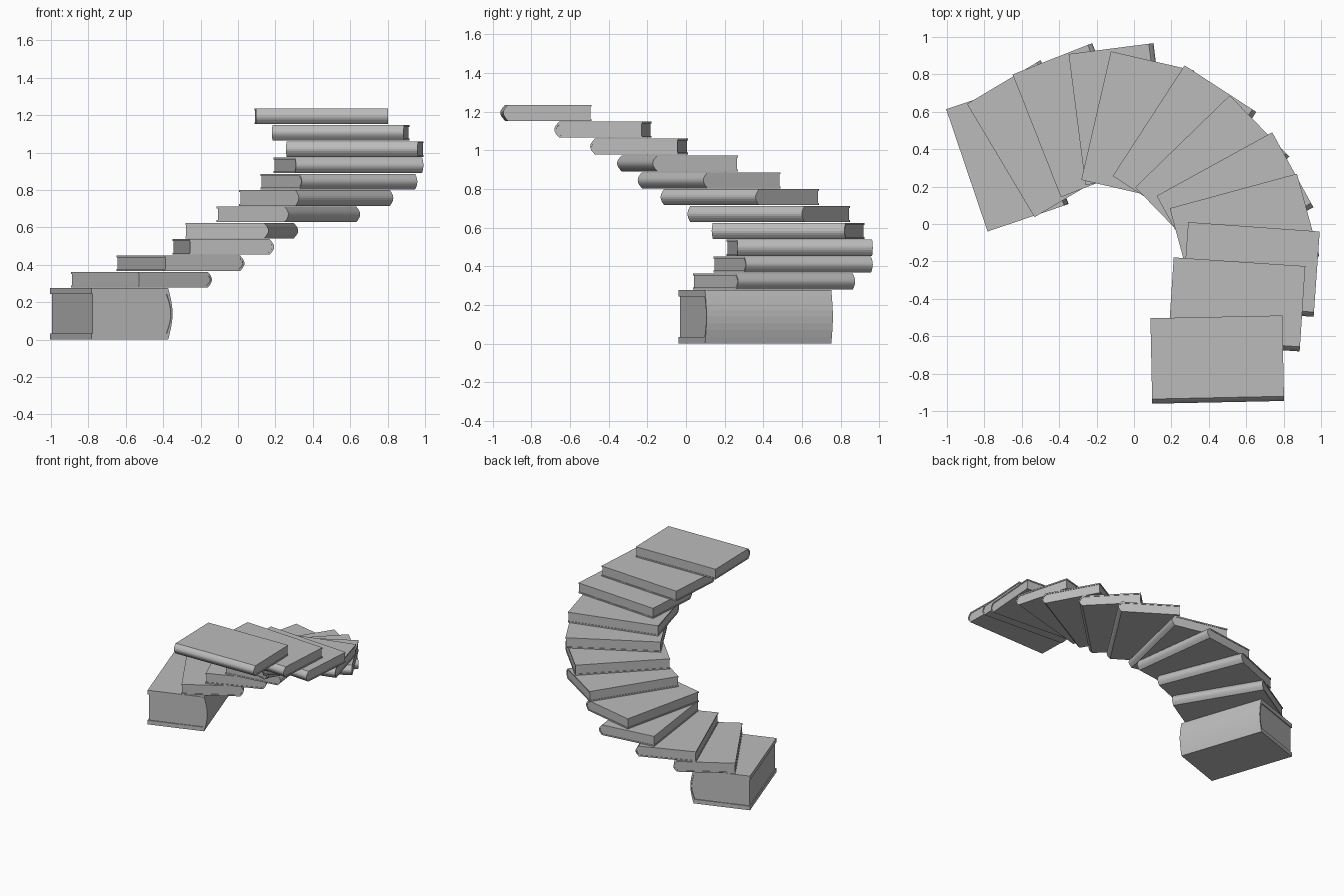
import bpy, bmesh, math

if "Cube" in bpy.data.objects:
    bpy.data.objects.remove(bpy.data.objects["Cube"])

grey = bpy.data.materials.new("grey")
grey.diffuse_color = (0.5, 0.5, 0.5, 1)
grey.use_nodes = True
grey.node_tree.nodes["Principled BSDF"].inputs["Base Color"].default_value = grey.diffuse_color

WIDTH, BULGE, STEP = 0.457, 0.025, 0.0873
SEGMENTS = 8


def prism(name, profile, length, loc, angle):
    """Extrude a (y, z) profile along x, centred on the origin, then place it."""
    bm = bmesh.new()
    face = bm.faces.new([bm.verts.new((-length / 2, y, z)) for y, z in profile])
    res = bmesh.ops.extrude_face_region(bm, geom=[face])
    moved = [g for g in res["geom"] if isinstance(g, bmesh.types.BMVert)]
    bmesh.ops.translate(bm, verts=moved, vec=(length, 0, 0))
    bmesh.ops.recalc_face_normals(bm, faces=bm.faces)
    mesh = bpy.data.meshes.new(name)
    bm.to_mesh(mesh)
    bm.free()
    mesh.materials.append(grey)
    obj = bpy.data.objects.new(name, mesh)
    obj.location = loc
    obj.rotation_euler.z = math.radians(angle)
    bpy.context.collection.objects.link(obj)


def spine_arc(y0, z0, z1, bulge):
    """Shallow curve from z0 up to z1, bulging toward -y."""
    points = []
    for i in range(SEGMENTS + 1):
        s = i / SEGMENTS
        points.append((y0 - bulge * math.sin(math.pi * s), z0 + (z1 - z0) * s))
    return points


def book(number, x, y, z, angle, length, height, board, recess):
    half = WIDTH / 2
    hinge = -half + BULGE
    # Cover: two boards joined by a rounded spine
    outer = spine_arc(hinge, 0, height, BULGE)
    inner = spine_arc(hinge + 0.008, board, height - board, BULGE)
    cover = ([(half, 0)] + outer + [(half, height), (half, height - board)]
             + inner[::-1] + [(half, board)])
    prism(f"book_cover_{number}", cover, length, (x, y, z), angle)
    # Page block: set back on its three open sides
    pages = [(half - recess, board)] + inner + [(half - recess, height - board)]
    prism(f"book_pages_{number}", pages, length - 2 * recess, (x, y, z), angle)


# Thick book at the foot of the stair
book(1, -0.677, 0.36, 0, 108.7, 0.69, 0.277, 0.033, 0.007)

# Thin books as steps: centre x, centre y, turn in degrees
steps = [
    (-0.516, 0.456, 120.8), (-0.307, 0.555, 111.5), (-0.078, 0.588, 97.3),
    (0.02, 0.528, 77), (0.27, 0.428, 57), (0.4185, 0.278, 44.2),
    (0.54, 0.12, 28.8), (0.591, -0.044, 15.2), (0.625, -0.243, -4.1),
    (0.549, -0.43, -3.8), (0.445, -0.725, 1.2),
]
for i, (x, y, angle) in enumerate(steps):
    book(i + 2, x, y, 0.2795 + i * STEP, angle, 0.705, 0.083, 0.01, 0.004)
